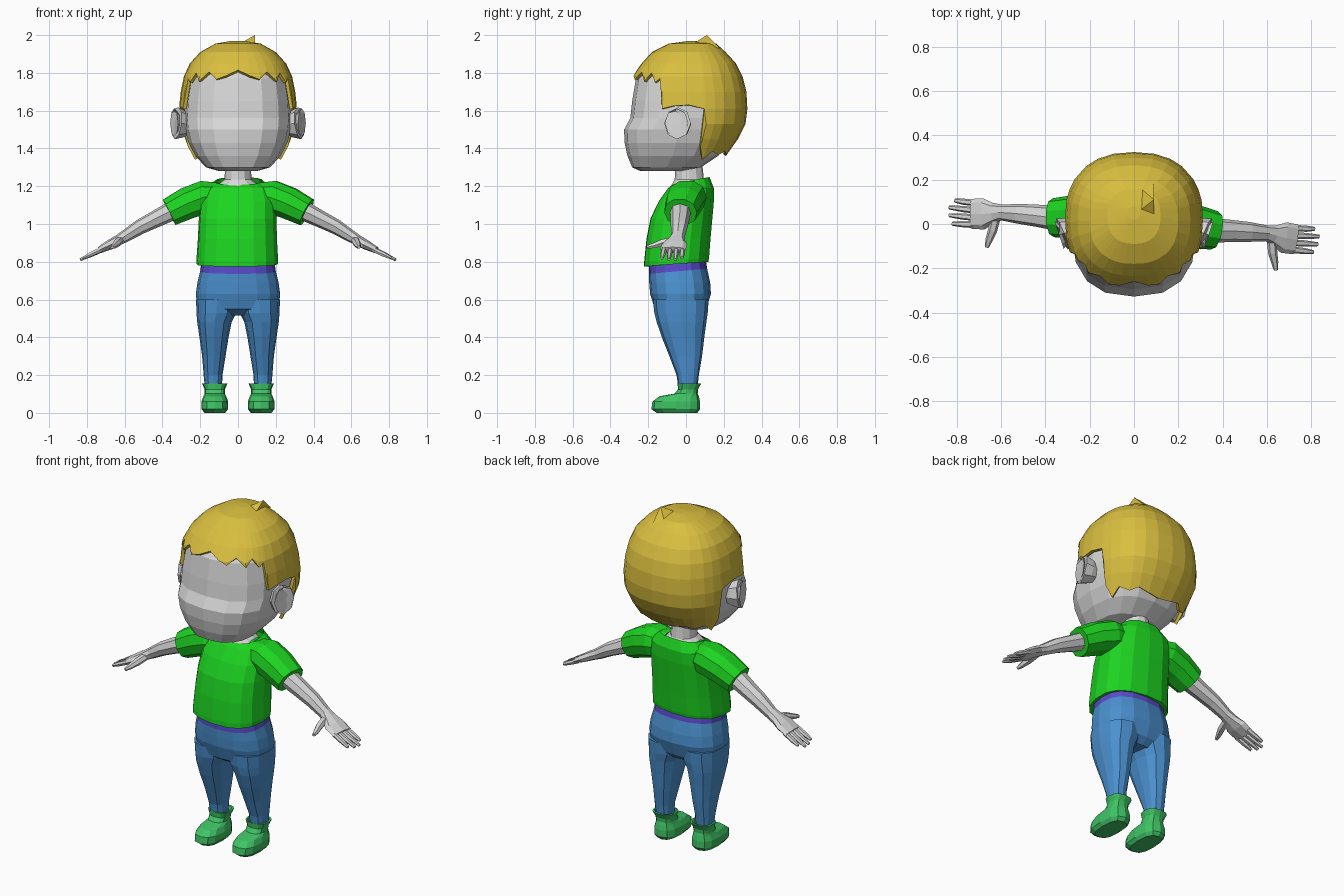
import bpy, bmesh, math
from mathutils import Vector

if "Cube" in bpy.data.objects:
    bpy.data.objects.remove(bpy.data.objects["Cube"])


def material(name, r, g, b):
    m = bpy.data.materials.new(name)
    m.diffuse_color = (r, g, b, 1)
    m.use_nodes = True
    m.node_tree.nodes["Principled BSDF"].inputs["Base Color"].default_value = m.diffuse_color
    return m


SKIN = material("skin", .68, .68, .68)
HAIR = material("blond hair", .70, .52, .05)
SHIRT = material("green shirt", .012, .66, .015)
JEANS = material("blue denim", .07, .28, .62)
BAND = material("purple waistband", .10, .07, .60)
SHOE = material("shoe green", .05, .55, .13)


def spow(v, p):
    return math.copysign(abs(v) ** p, v)


def oval(z, hw, yf, yb, cx=0, n=16, p=.8, tilt=0):
    """Horizontal rounded ring; tilt raises the back and lowers the front."""
    pts = []
    for i in range(n):
        a = math.tau * i / n
        c = spow(math.cos(a), p)
        pts.append(Vector((cx + hw * spow(math.sin(a), p),
                           (yf + yb) / 2 - (yb - yf) / 2 * c, z - tilt * c)))
    return pts


def tube(path, n=8, p=.9):
    """Rings along a path of (x, y, z, half width, half height)."""
    rings = []
    for i, (x, y, z, w, h) in enumerate(path):
        a, b = path[max(i - 1, 0)], path[min(i + 1, len(path) - 1)]
        t = (Vector(b[:3]) - Vector(a[:3])).normalized()
        side = Vector((0, 0, 1)).cross(t).normalized()
        up = t.cross(side)
        rings.append([Vector((x, y, z)) + side * w * spow(math.cos(k * math.tau / n), p)
                      + up * h * spow(math.sin(k * math.tau / n), p) for k in range(n)])
    return rings


def flip(path, s):
    return [(s * q[0],) + tuple(q[1:]) for q in path]


def build(name, lofts, mat, cap_end=True):
    """One object made of several lofted bodies."""
    bm = bmesh.new()
    for rings in lofts:
        vs = [[bm.verts.new(q) for q in r] for r in rings]
        n = len(vs[0])
        for a, b in zip(vs, vs[1:]):
            for i in range(n):
                bm.faces.new((a[i], a[(i + 1) % n], b[(i + 1) % n], b[i]))
        bm.faces.new(vs[0][::-1])
        if cap_end:
            bm.faces.new(vs[-1])
    return finish(name, bm, mat)


def finish(name, bm, mat):
    bmesh.ops.recalc_face_normals(bm, faces=bm.faces)
    me = bpy.data.meshes.new(name)
    bm.to_mesh(me)
    bm.free()
    me.materials.append(mat)
    ob = bpy.data.objects.new(name, me)
    bpy.context.collection.objects.link(ob)
    return ob


# Head and neck
build("head", [[oval(*r) for r in (
    (1.28, .10, -.24, -.02), (1.30, .17, -.285, .08), (1.36, .225, -.31, .17),
    (1.43, .262, -.325, .22), (1.50, .28, -.328, .25), (1.56, .285, -.295, .27),
    (1.65, .28, -.285, .285), (1.77, .262, -.265, .275), (1.86, .21, -.20, .22),
    (1.92, .12, -.10, .14))]], SKIN)
build("neck", [[oval(z, hw, f, b, n=12, p=1) for z, hw, f, b in (
    (1.16, .14, -.11, .12), (1.20, .12, -.08, .11), (1.235, .072, -.06, .095),
    (1.33, .066, -.055, .085))]], SKIN)

# Ears: shallow cups leaning forward
ear = [(.255, -.02, 1.525, .04, .055), (.285, -.03, 1.528, .06, .07),
       (.325, -.045, 1.533, .075, .085), (.338, -.05, 1.535, .066, .076),
       (.322, -.044, 1.533, .05, .058)]
build("ears", [tube(flip(ear, s), 8, 1) for s in (-1, 1)], SKIN)

# Hair cap: meridians running from the crown down to a jagged hairline
PROFILE = ((1.97, .03, .02, .08), (1.955, .12, -.09, .16), (1.91, .20, -.18, .21),
           (1.85, .255, -.235, .265), (1.78, .287, -.285, .30), (1.70, .303, -.295, .32),
           (1.61, .313, -.295, .325), (1.53, .31, -.28, .315), (1.45, .287, -.26, .275),
           (1.33, .24, -.20, .19))
EDGE = ((0, 1.815), (10, 1.785), (20, 1.765), (30, 1.805), (42, 1.755), (50, 1.80),
        (58, 1.75), (64, 1.77), (66.5, 1.61), (78, 1.625), (90, 1.63), (102, 1.61),
        (104, 1.41), (113, 1.34), (124, 1.385), (140, 1.365), (152, 1.385),
        (166, 1.37), (180, 1.36))


def hair_point(angle, z):
    for a, b in zip(PROFILE, PROFILE[1:]):
        if z >= b[0]:
            break
    f = (z - a[0]) / (b[0] - a[0])
    hw, yf, yb = (a[k] + (b[k] - a[k]) * f for k in (1, 2, 3))
    t = math.radians(angle)
    return Vector((hw * spow(math.sin(t), .85),
                   (yf + yb) / 2 - (yb - yf) / 2 * spow(math.cos(t), .85), z))


line = list(EDGE) + [(360 - a, z) for a, z in EDGE[-2:0:-1]]
bm = bmesh.new()
cols = [[bm.verts.new(hair_point(a, max(r[0], e))) for r in PROFILE] for a, e in line]
for i, a in enumerate(cols):
    b = cols[(i + 1) % len(cols)]
    for k in range(len(PROFILE) - 1):
        bm.faces.new((a[k], a[k + 1], b[k + 1], b[k]))
bm.faces.new([c[0] for c in cols])
bmesh.ops.remove_doubles(bm, verts=bm.verts, dist=.0005)
bmesh.ops.dissolve_degenerate(bm, edges=bm.edges, dist=.0005)
hair = finish("hair", bm, HAIR)
mod = hair.modifiers.new("thickness", "SOLIDIFY")
mod.thickness, mod.offset = .018, -1

# Tuft on the crown
bm = bmesh.new()
base = [bm.verts.new(q) for q in ((0, .04, 1.95), (.09, .03, 1.95),
                                  (.09, .18, 1.93), (.02, .17, 1.94))]
tip = bm.verts.new((.09, .11, 2.0))
bm.faces.new(base)
for i in range(4):
    bm.faces.new((base[i], base[(i + 1) % 4], tip))
finish("hair_tuft", bm, HAIR)

# Shirt body and sleeves, upper body turned slightly
TURN = math.radians(-4.5)
torso = [oval(z, hw, f, b, tilt=t) for z, hw, f, b, t in (
    (.787, .215, -.222, .118, .012), (.81, .217, -.222, .122, .008), (.92, .21, -.21, .13, 0),
    (1.03, .206, -.188, .14, 0), (1.12, .20, -.145, .148, 0), (1.19, .18, -.095, .148, 0),
    (1.228, .125, -.07, .125, .02))]
build("shirt_body", [torso], SHIRT, cap_end=False).rotation_euler.z = TURN
sleeve = [(.09, .02, 1.15, .085, .07), (.18, .02, 1.142, .105, .092),
          (.27, .01, 1.11, .10, .088), (.365, 0, 1.062, .088, .078),
          (.355, 0, 1.067, .07, .062)]
sleeve_rings = [tube(flip(sleeve[:4], s), 10) for s in (-1, 1)]
build("sleeves", sleeve_rings, SHIRT).rotation_euler.z = TURN

# Arms, hands, thumbs and fingers
arm = [(.30, 0, 1.095, .055, .05), (.37, 0, 1.06, .055, .05), (.44, .003, 1.025, .05, .045),
       (.52, .005, .985, .045, .04), (.60, .005, .935, .036, .032), (.635, 0, .915, .045, .028),
       (.68, -.008, .89, .07, .026), (.735, -.012, .862, .068, .018)]
thumb = [(.625, -.02, .915, .022, .02), (.635, -.08, .90, .021, .02),
         (.648, -.125, .885, .016, .015), (.655, -.157, .877, .009, .009)]
arms, fingers = [], []
for s in (-1, 1):
    arms.append(tube(flip(arm, s), 8))
    fingers.append(tube(flip(thumb, s), 6))
    for y0, y1, x in ((.038, .042, .815), (.005, .009, .838), (-.028, -.026, .835), (-.06, -.063, .818)):
        zt = .86 - (x - .73) * .46
        fingers.append(tube(flip([(.72, y0, .866, .015, .014), (.78, (y0 + y1) / 2, .838, .014, .013),
                                  (x, y1, zt, .009, .008)], s), 6))
build("arms", arms, SKIN).rotation_euler.z = TURN
build("fingers", fingers, SKIN).rotation_euler.z = TURN

# Trousers: hips with a coloured waistband, then the legs
hips = build("hips", [[oval(z, hw, f, b, tilt=t) for z, hw, f, b, t in (
    (.515, .17, -.11, .07, 0), (.55, .216, -.165, .108, 0), (.63, .223, -.19, .132, 0),
    (.69, .215, -.195, .128, 0), (.75, .20, -.197, .112, .014), (.80, .193, -.195, .105, .01))]], JEANS)
hips.data.materials.append(BAND)
for f in hips.data.polygons:
    f.material_index = int(f.center.z > .76)
legs = [[oval(z, (xo - xi) / 2, f, b, s * (xo + xi) / 2, 12, .85) for z, xi, xo, f, b in (
    (.60, .0, .222, -.175, .12), (.53, .008, .22, -.168, .115), (.48, .034, .216, -.155, .108),
    (.40, .05, .204, -.128, .097), (.30, .066, .19, -.088, .085), (.20, .082, .182, -.05, .068),
    (.13, .085, .175, -.04, .06))] for s in (-1, 1)]
build("legs", legs, JEANS)

# Shoes with flared ankle cuffs
shoes = [[oval(z, hw, f, b, s * .123, 12, .75) for z, hw, f, b in (
    (.0, .055, -.155, .06), (.02, .07, -.183, .075), (.06, .071, -.178, .074),
    (.088, .06, -.14, .068), (.102, .053, -.06, .062), (.125, .054, -.042, .064),
    (.155, .067, -.045, .08), (.155, .056, -.038, .068), (.135, .05, -.035, .06))] for s in (-1, 1)]
build("shoes", shoes, SHOE)
